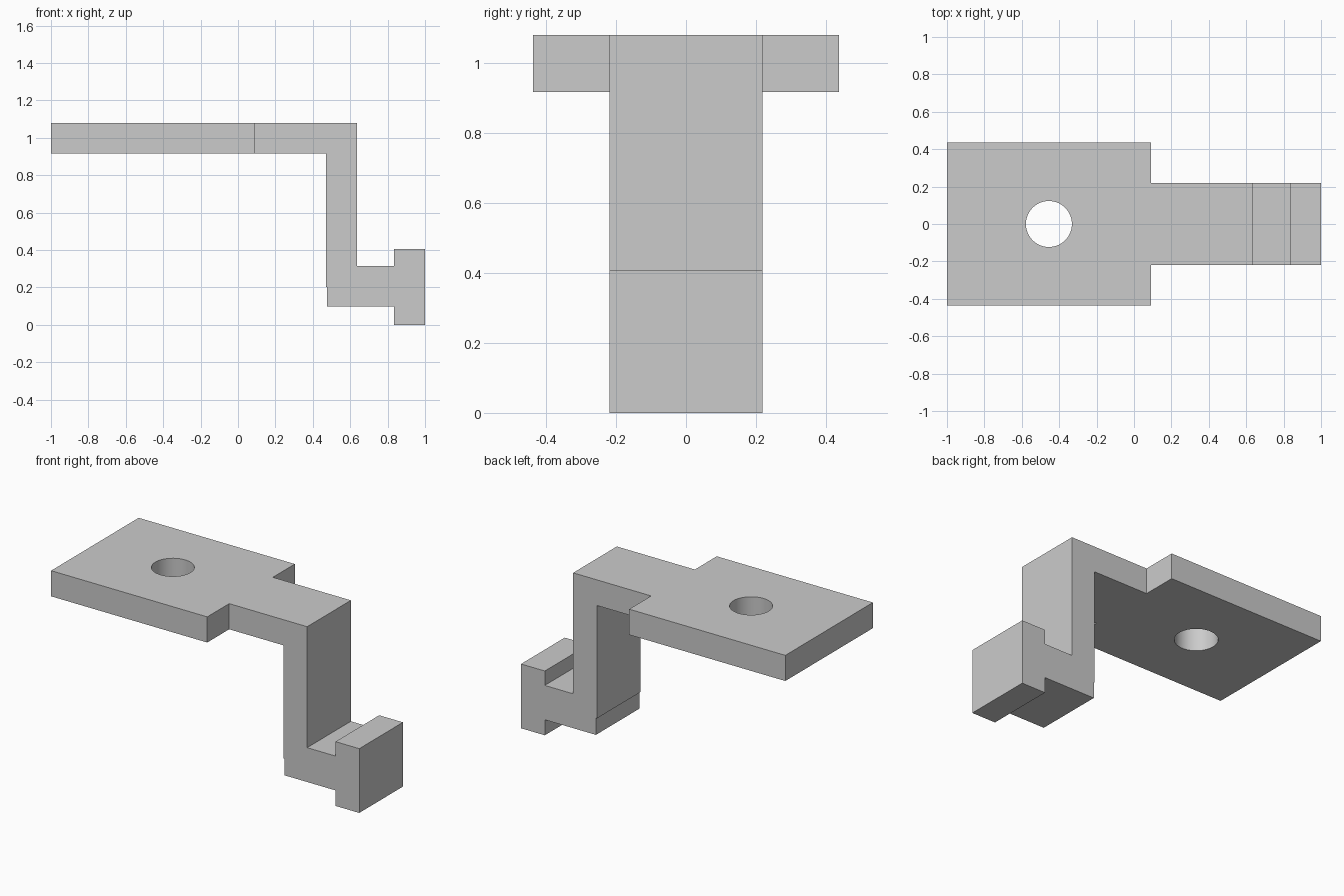
import bpy
import bmesh
from mathutils import Matrix

cube = bpy.data.objects.get("Cube")
if cube:
    bpy.data.objects.remove(cube, do_unlink=True)

PLATE_HALF, ARM_HALF = 0.437, 0.218
SHOULDER_X = 0.091
HOLE_X, HOLE_RADIUS = -0.455, 0.123
TOP, UNDERSIDE = 1.079, 0.917

grey = bpy.data.materials.new("plain grey")
grey.use_nodes = True
colour = (0.6, 0.6, 0.6, 1)
grey.diffuse_color = colour
grey.node_tree.nodes["Principled BSDF"].inputs["Base Color"].default_value = colour


def make_object(name, bm):
    bmesh.ops.recalc_face_normals(bm, faces=bm.faces)
    mesh = bpy.data.meshes.new(name)
    bm.to_mesh(mesh)
    bm.free()
    mesh.materials.append(grey)
    obj = bpy.data.objects.new(name, mesh)
    bpy.context.collection.objects.link(obj)
    return obj


def side_prism(name, profile, y0, y1):
    """Extrude an x-z outline from y0 to y1."""
    bm = bmesh.new()
    face = bm.faces.new([bm.verts.new((x, y0, z)) for x, z in profile])
    extruded = bmesh.ops.extrude_face_region(bm, geom=[face])["geom"]
    verts = [v for v in extruded if isinstance(v, bmesh.types.BMVert)]
    bmesh.ops.translate(bm, verts=verts, vec=(0, y1 - y0, 0))
    return make_object(name, bm)


# Bracket: plate, leg, foot and end block share one side profile
profile = [
    (-1, TOP), (0.636, TOP), (0.636, 0.315), (0.834, 0.315), (0.834, 0.406),
    (1, 0.406), (1, 0), (0.834, 0), (0.834, 0.098), (0.477, 0.098),
    (0.477, 0.204), (0.47, 0.204), (0.47, UNDERSIDE), (-1, UNDERSIDE),
]
bracket = side_prism("bracket", profile, -PLATE_HALF, PLATE_HALF)

# Side cutters narrow everything beyond the plate's shoulders
block = [(SHOULDER_X, -1), (2, -1), (2, 2), (SHOULDER_X, 2)]
cutters = [
    side_prism("left_cutter", block, ARM_HALF, 1),
    side_prism("right_cutter", block, -1, -ARM_HALF),
]

# Round bolt hole through the plate
bm = bmesh.new()
bmesh.ops.create_cone(bm, cap_ends=True, segments=64, radius1=HOLE_RADIUS,
                      radius2=HOLE_RADIUS, depth=1,
                      matrix=Matrix.Translation((HOLE_X, 0, 1)))
cutters.append(make_object("hole_cutter", bm))

bpy.ops.object.select_all(action="DESELECT")
bracket.select_set(True)
bpy.context.view_layer.objects.active = bracket
for cutter in cutters:
    cutter.hide_render = True
    cut = bracket.modifiers.new(cutter.name, "BOOLEAN")
    cut.operation = "DIFFERENCE"
    cut.solver = "EXACT"
    cut.object = cutter
    bpy.ops.object.modifier_apply(modifier=cut.name)
    bpy.data.objects.remove(cutter, do_unlink=True)

bpy.ops.object.shade_smooth_by_angle()
